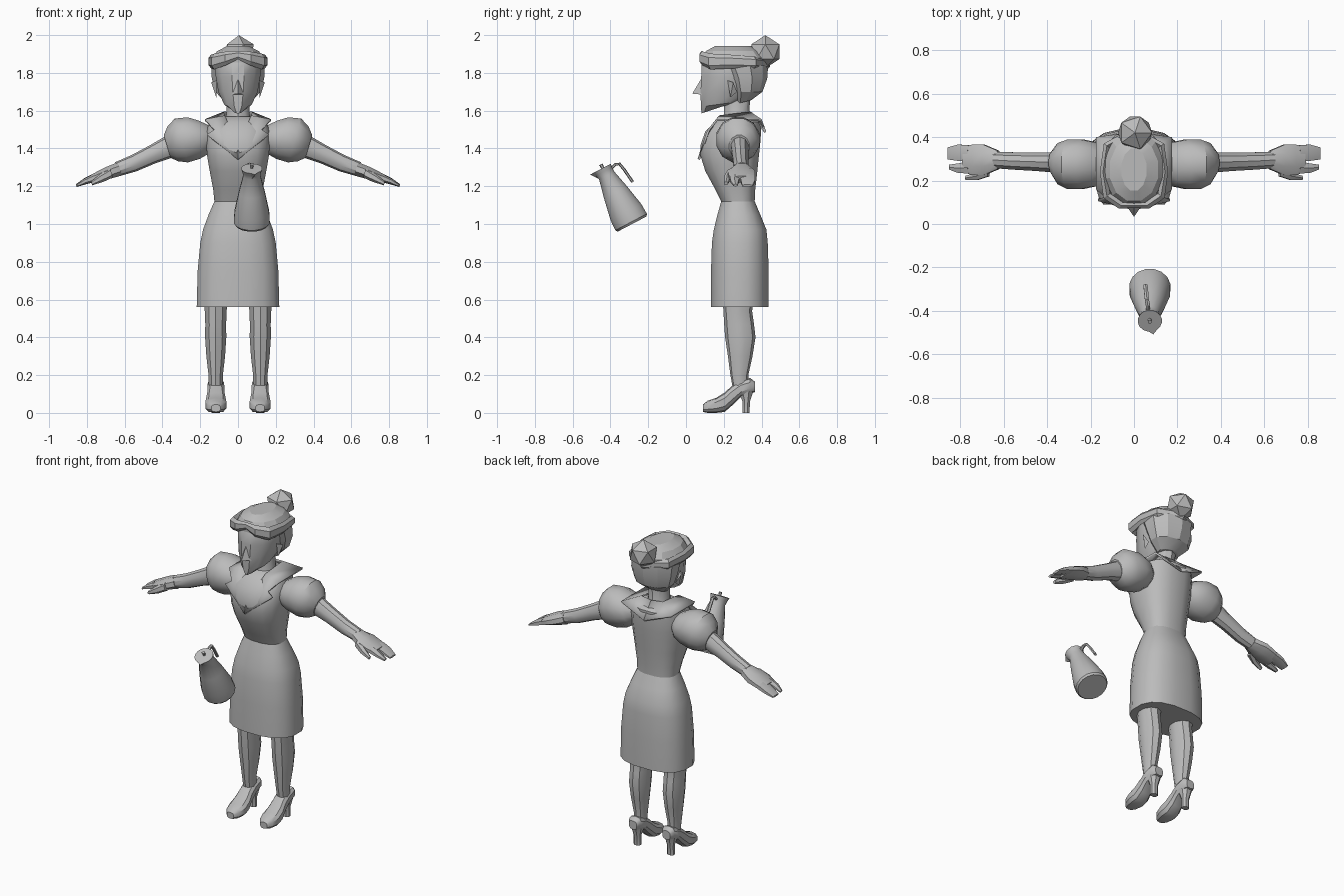
import bpy, bmesh, math
from mathutils import Vector, Matrix

grey = bpy.data.materials.new("soft grey")
grey.diffuse_color = (0.5, 0.5, 0.5, 1)


def finish(name, bm, angle=35, mirror=False, thick=0):
    bmesh.ops.recalc_face_normals(bm, faces=bm.faces)
    mesh = bpy.data.meshes.new(name)
    bm.to_mesh(mesh)
    bm.free()
    mesh.materials.append(grey)
    ob = bpy.data.objects.new(name, mesh)
    bpy.context.collection.objects.link(ob)
    bpy.ops.object.select_all(action='DESELECT')
    bpy.context.view_layer.objects.active = ob
    ob.select_set(True)
    bpy.ops.object.shade_smooth_by_angle(angle=math.radians(angle))
    if thick:
        ob.modifiers.new("thickness", 'SOLIDIFY').thickness = thick
    if mirror:
        ob.modifiers.new("mirror", 'MIRROR').use_clip = False
    return ob


def loft(name, rings, sides=12, power=1.0, **kw):
    """Skin rings given as centre and two half-axis vectors."""
    bm = bmesh.new()
    loops = []
    for c, u, v in rings:
        loop = []
        for i in range(sides):
            a = 2 * math.pi * (i + 0.5) / sides
            cu, cv = math.cos(a), math.sin(a)
            cu = math.copysign(abs(cu) ** power, cu)
            cv = math.copysign(abs(cv) ** power, cv)
            loop.append(bm.verts.new(Vector(c) + Vector(u) * cu + Vector(v) * cv))
        loops.append(loop)
    for a, b in zip(loops, loops[1:]):
        for i in range(sides):
            j = (i + 1) % sides
            bm.faces.new((a[i], a[j], b[j], b[i]))
    bm.faces.new(loops[0])
    bm.faces.new(loops[-1])
    return finish(name, bm, **kw)


def upright(rows, x=0):
    """Rows of height, half width, front y, back y, optional rise toward the back."""
    return [((x, (r[2] + r[3]) / 2, r[0]), (r[1], 0, 0),
             (0, (r[3] - r[2]) / 2, r[4] if len(r) > 4 else 0)) for r in rows]


def sideways(rows):
    """Rows of x, y, z, half depth, half height."""
    return [((x, y, z), (0, ry, 0), (0.3 * rz, 0, rz)) for x, y, z, ry, rz in rows]


def panels(name, points, faces, **kw):
    bm = bmesh.new()
    vs = [bm.verts.new(p) for p in points]
    for f in faces:
        bm.faces.new([vs[i] for i in f])
    return finish(name, bm, **kw)


# Skirt and bodice
loft("skirt", upright([
    (0.56, 0.222, 0.13, 0.44), (0.75, 0.217, 0.13, 0.44), (0.90, 0.203, 0.135, 0.435),
    (0.97, 0.188, 0.145, 0.428), (1.05, 0.158, 0.165, 0.395), (1.12, 0.127, 0.185, 0.365)]),
    sides=16, power=0.8)
loft("bodice", upright([
    (1.12, 0.127, 0.185, 0.365), (1.18, 0.133, 0.155, 0.368), (1.28, 0.152, 0.10, 0.38),
    (1.36, 0.166, 0.075, 0.388), (1.42, 0.17, 0.075, 0.395), (1.49, 0.17, 0.10, 0.40),
    (1.54, 0.155, 0.15, 0.40), (1.57, 0.075, 0.19, 0.35)]), sides=16, power=0.8)

# Collar with front lapels and a pointed back
panels("collar", [
    (0.07, 0.175, 1.575), (0, 0.085, 1.42), (0, 0.062, 1.345), (0.165, 0.105, 1.475),
    (0.125, 0.115, 1.50), (0.175, 0.16, 1.555), (0.175, 0.40, 1.555), (0.075, 0.34, 1.595),
    (0, 0.35, 1.59), (0, 0.425, 1.49)],
    [(0, 1, 2, 4), (2, 3, 4), (0, 4, 5), (0, 5, 6, 7), (7, 6, 9, 8)],
    mirror=True, thick=0.012, angle=20)

# Neck and head
loft("neck", upright([(1.52, 0.085, 0.18, 0.36), (1.58, 0.064, 0.20, 0.335),
                      (1.68, 0.062, 0.20, 0.34)]), sides=10)
loft("head", upright([
    (1.605, 0.028, 0.08, 0.20, 0.02), (1.635, 0.075, 0.075, 0.30, 0.015),
    (1.70, 0.108, 0.072, 0.37), (1.78, 0.122, 0.075, 0.40),
    (1.85, 0.125, 0.078, 0.41), (1.90, 0.10, 0.11, 0.39)]), sides=12)
panels("nose", [(0, 0.078, 1.765), (-0.036, 0.085, 1.685), (0.036, 0.085, 1.685),
                (0, 0.033, 1.69)], [(0, 1, 3), (0, 3, 2), (1, 2, 3), (0, 2, 1)], angle=10)
panels("ear", [(0.115, 0.22, 1.76), (0.142, 0.25, 1.75), (0.115, 0.235, 1.67),
               (0.115, 0.27, 1.70)], [(0, 1, 2), (1, 3, 2), (0, 3, 1), (0, 2, 3)],
       mirror=True, angle=10)

# Hair: nape, crown, swept rolls and bun
loft("hair_back", upright([
    (1.645, 0.07, 0.26, 0.345, 0.01), (1.70, 0.125, 0.23, 0.405), (1.77, 0.146, 0.20, 0.43),
    (1.84, 0.148, 0.16, 0.435)]), sides=10, angle=20)
loft("hair_crown", upright([
    (1.84, 0.145, 0.08, 0.43, -0.015), (1.88, 0.14, 0.08, 0.43), (1.915, 0.115, 0.10, 0.40),
    (1.942, 0.06, 0.15, 0.35)]), sides=12, angle=20)
loft("hair_roll", [
    ((0.0, 0.085, 1.895), (0, 0.012, 0), (0, 0, 0.022)),
    ((0.06, 0.085, 1.878), (-0.01, 0.017, 0), (0, 0, 0.036)),
    ((0.125, 0.13, 1.86), (-0.018, 0.012, 0), (0, 0, 0.042)),
    ((0.143, 0.24, 1.86), (-0.016, 0, 0), (0, 0, 0.036)),
    ((0.125, 0.36, 1.855), (-0.016, -0.012, 0), (0, 0, 0.032)),
    ((0.0, 0.432, 1.845), (0, -0.015, 0), (0, 0, 0.026))],
    sides=6, mirror=True, angle=20)
bm = bmesh.new()
bmesh.ops.create_icosphere(bm, subdivisions=1, radius=0.09,
                           matrix=Matrix.Translation((0.005, 0.42, 1.912)))
bmesh.ops.smooth_vert(bm, verts=bm.verts, factor=0.05, use_axis_x=True,
                      use_axis_y=True, use_axis_z=True)
finish("bun", bm, angle=30)

# Puffed sleeves, arms and hands
loft("puff_sleeve", sideways([
    (0.14, 0.275, 1.465, 0.07, 0.06), (0.18, 0.275, 1.46, 0.105, 0.09),
    (0.235, 0.275, 1.455, 0.117, 0.114), (0.30, 0.275, 1.442, 0.117, 0.12),
    (0.345, 0.278, 1.425, 0.098, 0.096), (0.375, 0.282, 1.41, 0.055, 0.062)]),
    sides=12, mirror=True)
loft("arm", sideways([
    (0.34, 0.283, 1.42, 0.05, 0.06), (0.45, 0.287, 1.37, 0.045, 0.048),
    (0.55, 0.29, 1.322, 0.042, 0.043), (0.64, 0.295, 1.29, 0.04, 0.037)]),
    sides=10, mirror=True)
loft("palm", sideways([
    (0.625, 0.295, 1.292, 0.046, 0.038), (0.69, 0.295, 1.27, 0.076, 0.034),
    (0.74, 0.295, 1.252, 0.076, 0.027), (0.785, 0.30, 1.235, 0.066, 0.02)]),
    sides=8, mirror=True)
loft("fingers", sideways([
    (0.76, 0.325, 1.245, 0.045, 0.022), (0.81, 0.328, 1.226, 0.043, 0.016),
    (0.857, 0.325, 1.203, 0.032, 0.007)]), sides=6, mirror=True)
loft("forefinger", sideways([
    (0.76, 0.26, 1.245, 0.032, 0.02), (0.81, 0.257, 1.226, 0.025, 0.014),
    (0.85, 0.262, 1.205, 0.013, 0.007)]), sides=6, mirror=True)
loft("thumb", sideways([
    (0.67, 0.245, 1.272, 0.03, 0.026), (0.72, 0.22, 1.245, 0.02, 0.022),
    (0.775, 0.212, 1.215, 0.011, 0.01)]), sides=6, mirror=True)

# Legs and heeled shoes
loft("leg", upright([
    (0.12, 0.038, 0.25, 0.33), (0.20, 0.04, 0.235, 0.33), (0.30, 0.052, 0.222, 0.352),
    (0.40, 0.059, 0.207, 0.368), (0.47, 0.058, 0.202, 0.36), (0.54, 0.061, 0.198, 0.35),
    (0.66, 0.068, 0.19, 0.37)], x=0.118), sides=10, mirror=True)
shoe = [(0.09, 0.025, 0.005, 0.045), (0.115, 0.045, 0.0, 0.065), (0.16, 0.058, 0.0, 0.08),
        (0.205, 0.054, 0.005, 0.108), (0.245, 0.046, 0.04, 0.145), (0.29, 0.046, 0.085, 0.172),
        (0.34, 0.044, 0.105, 0.185), (0.365, 0.028, 0.11, 0.165)]
loft("shoe", [((0.117, y, (a + b) / 2), (w, 0, 0), (0, 0, (b - a) / 2))
              for y, w, a, b in shoe], sides=10, power=0.75, mirror=True)
loft("shoe_heel", upright([(0.0, 0.024, 0.298, 0.338), (0.06, 0.024, 0.298, 0.34),
                           (0.12, 0.04, 0.27, 0.362)], x=0.117), sides=8, mirror=True)

# Tilted jug with spout lip, lid knob and hooked handle
axis = Vector((0, -0.155, 0.295)).normalized()
across = Vector((0, axis.z, -axis.y))
base = Vector((0.073, -0.285, 1.0))
spout = Vector((0.2, -1, 0)).normalized()


def jug_ring(h, r, shift=0.0):
    return (base + axis * h - across * shift, (r, 0, 0), across * r)


loft("jug", [jug_ring(0, 0.088), jug_ring(0.012, 0.096), jug_ring(0.07, 0.094),
             jug_ring(0.19, 0.07), jug_ring(0.29, 0.046), jug_ring(0.315, 0.05, 0.004),
             jug_ring(0.335, 0.056, 0.006)], sides=16)
rim = base + axis * 0.335
panels("jug_spout", [rim + Vector((-0.03, 0, 0)) - across * 0.045,
                     rim + Vector((0.045, 0, 0)) - across * 0.035,
                     rim + Vector((0.016, 0, 0)) - across * 0.076,
                     rim - across * 0.042 - axis * 0.045],
       [(0, 1, 2), (0, 2, 3), (1, 3, 2), (0, 3, 1)], angle=10)
loft("jug_knob", [jug_ring(0.33, 0.008), jug_ring(0.357, 0.01)], sides=6)
handle = [(0.066, -0.405, 1.285), (0.064, -0.375, 1.315), (0.06, -0.352, 1.318),
          (0.057, -0.325, 1.285), (0.053, -0.282, 1.222)]
rings = []
for i, p in enumerate(handle):
    t = (Vector(handle[min(i + 1, 4)]) - Vector(handle[max(i - 1, 0)])).normalized()
    rings.append((p, (0.011, 0, 0), Vector((0, -t.z, t.y)) * 0.008))
loft("jug_handle", rings, sides=6)
